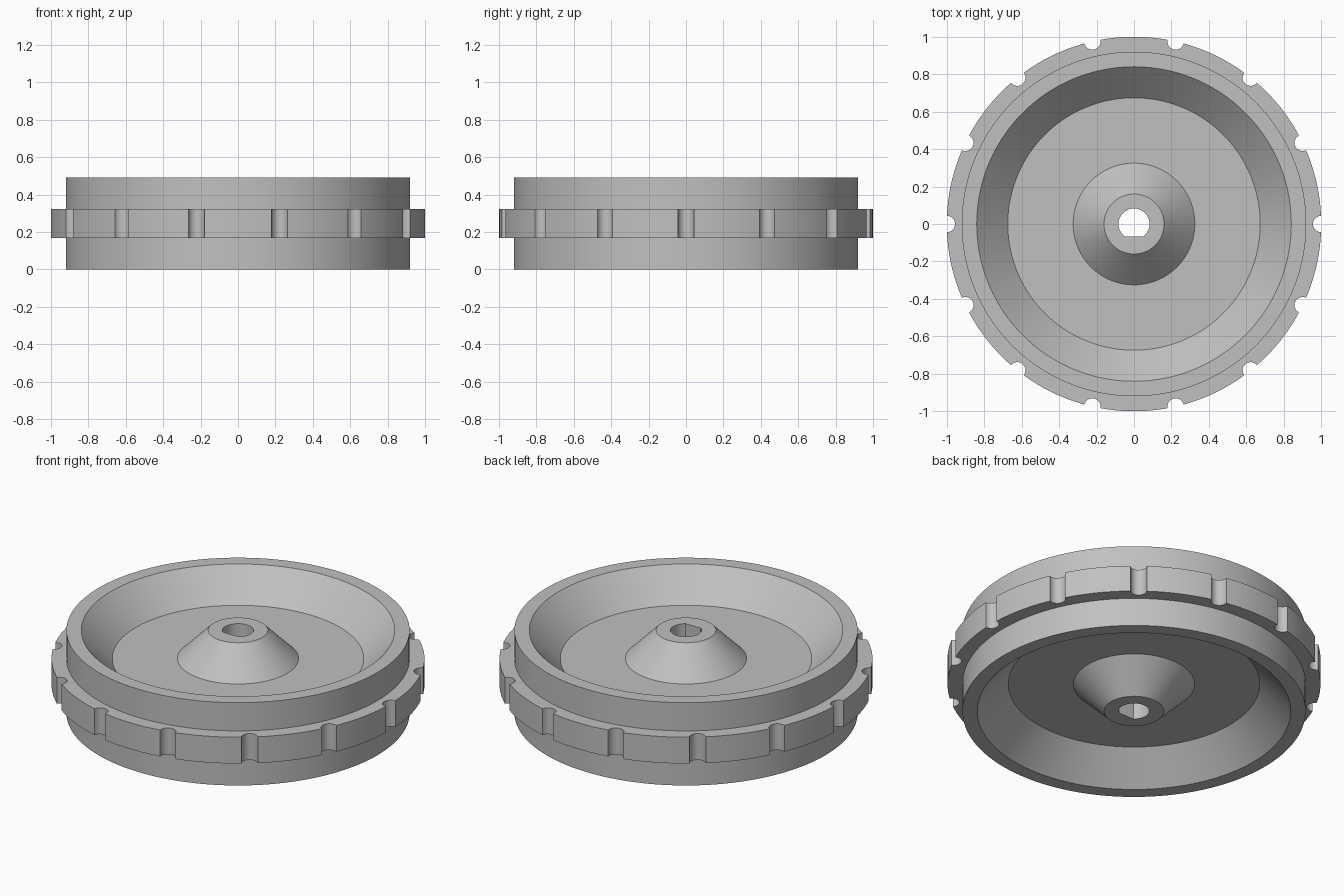
import bpy, bmesh
from math import sin, cos, asin, sqrt, pi, radians

cube = bpy.data.objects.get("Cube")
if cube:
    bpy.data.objects.remove(cube)

HEIGHT = 0.49
NOTCHES, NOTCH_R = 14, 0.044
BORE_R, BORE_FLAT = 0.083, 0.066
PITCH = 2 * pi / NOTCHES

# Spoke angles shared by every ring, with the radius of the notched rim at each
angles, rim = [], []
edge = asin(NOTCH_R)
for n in range(NOTCHES):
    for i in range(13):                       # round notch
        t = -pi / 2 + pi * i / 12
        d = asin(NOTCH_R * sin(t))
        angles.append(n * PITCH + d)
        rim.append(1.0 if i in (0, 12) else cos(d) - NOTCH_R * cos(t))
    for i in range(1, 12):                    # arc up to the next notch
        angles.append(n * PITCH + edge + (PITCH - 2 * edge) * i / 12)
        rim.append(1.0)


def bore_radius(a):
    # D-shaped bore, flat towards the front
    return min(BORE_R, BORE_FLAT / -sin(a)) if sin(a) < 0 else BORE_R


bore = [bore_radius(a) for a in angles]

# Upper half of the section, from bore to rim, mirrored for the lower half
upper = [(bore, 0.49), (0.16, 0.49), (0.325, 0.323), (0.674, 0.323),
         (0.84, 0.49), (0.92, 0.49), (0.92, 0.323), (rim, 0.323)]
section = upper + [(r, HEIGHT - z) for r, z in reversed(upper)]

# Sweep the section round the axis
bm = bmesh.new()
rings = []
for r, z in section:
    radii = r if isinstance(r, list) else [r] * len(angles)
    rings.append([bm.verts.new((q * cos(a), q * sin(a), z))
                  for q, a in zip(radii, angles)])
count = len(angles)
for k, ring in enumerate(rings):
    nxt = rings[(k + 1) % len(rings)]
    for i in range(count):
        j = (i + 1) % count
        bm.faces.new((ring[i], nxt[i], nxt[j], ring[j]))
bmesh.ops.recalc_face_normals(bm, faces=bm.faces)
mesh = bpy.data.meshes.new("notched_wheel")
bm.to_mesh(mesh)
bm.free()

# Plain grey
grey = bpy.data.materials.new("grey")
grey.use_nodes = True
colour = (0.53, 0.53, 0.53, 1)
grey.diffuse_color = colour
grey.node_tree.nodes["Principled BSDF"].inputs["Base Color"].default_value = colour
mesh.materials.append(grey)

wheel = bpy.data.objects.new("notched_wheel", mesh)
bpy.context.collection.objects.link(wheel)
bpy.ops.object.select_all(action='DESELECT')
wheel.select_set(True)
bpy.context.view_layer.objects.active = wheel
bpy.ops.object.shade_smooth_by_angle(angle=radians(30))
